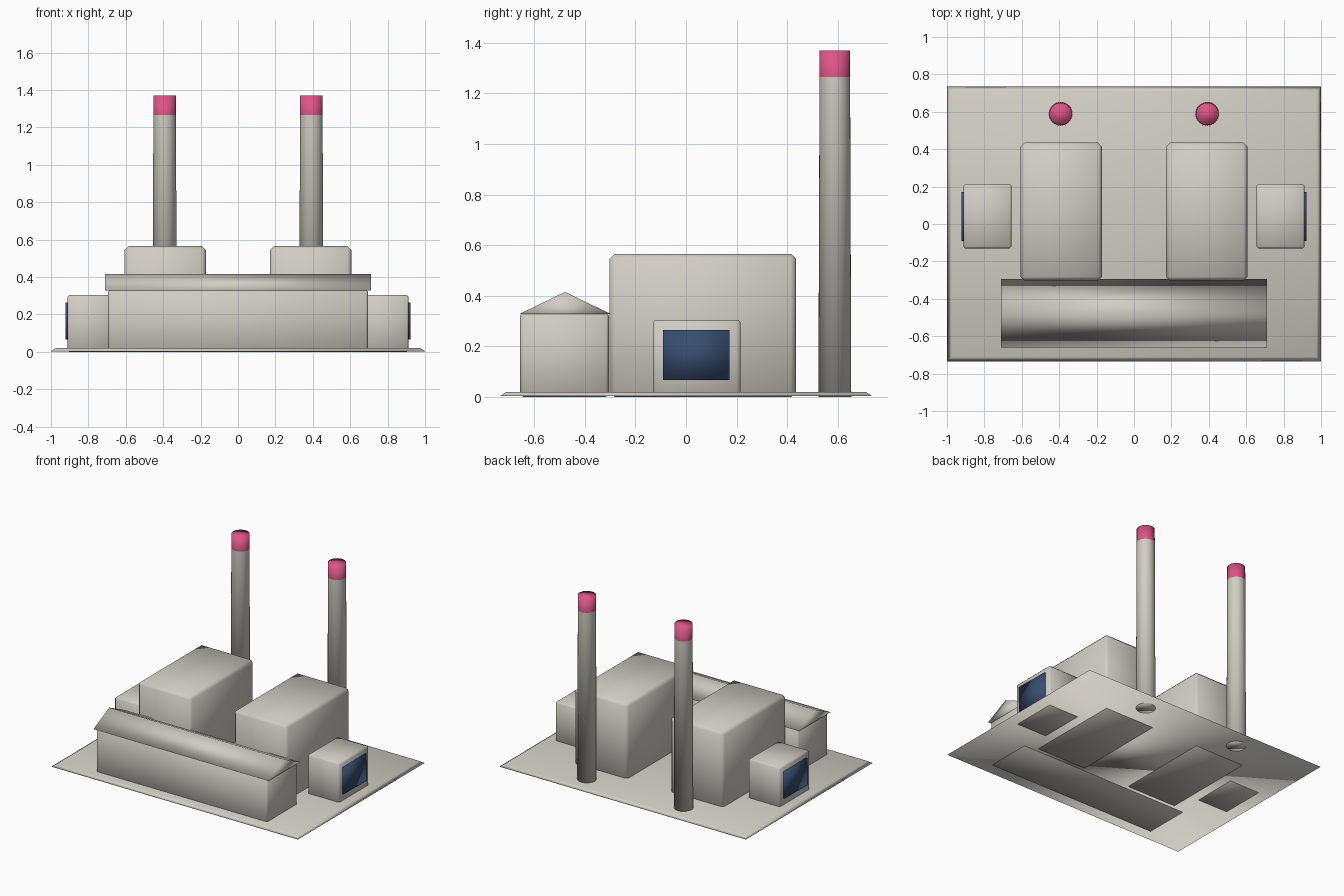
import bpy, bmesh
from mathutils import Vector

if "Cube" in bpy.data.objects:
    bpy.data.objects.remove(bpy.data.objects["Cube"], do_unlink=True)


def make_material(name, color):
    mat = bpy.data.materials.new(name)
    mat.use_nodes = True
    mat.diffuse_color = (*color, 1)
    mat.node_tree.nodes["Principled BSDF"].inputs["Base Color"].default_value = (*color, 1)
    return mat


concrete = make_material("warm_grey_concrete", (0.64, 0.61, 0.56))
pink = make_material("pink_paint", (0.72, 0.09, 0.24))
navy = make_material("navy_panel", (0.04, 0.075, 0.16))


def finish(name, bm, *mats):
    """Turn a bmesh into a smooth shaded object."""
    bmesh.ops.recalc_face_normals(bm, faces=bm.faces)
    for face in bm.faces:
        face.smooth = True
    mesh = bpy.data.meshes.new(name)
    bm.to_mesh(mesh)
    bm.free()
    for mat in mats:
        mesh.materials.append(mat)
    obj = bpy.data.objects.new(name, mesh)
    bpy.context.collection.objects.link(obj)
    return obj


def box(name, low, high, mat, bevel=0.0):
    """Box between two corners with chamfered edges."""
    low, high = Vector(low), Vector(high)
    bm = bmesh.new()
    bmesh.ops.create_cube(bm, size=1)
    bmesh.ops.scale(bm, vec=high - low, verts=bm.verts)
    bmesh.ops.translate(bm, vec=(low + high) / 2, verts=bm.verts)
    if bevel:
        bmesh.ops.bevel(bm, geom=bm.edges[:], offset=bevel, segments=1,
                        profile=0.5, affect='EDGES')
    return finish(name, bm, mat)


def chimney(name, x, y, height, band_z):
    """Tapered stack with a painted band at the top."""
    bm = bmesh.new()
    bmesh.ops.create_cone(bm, cap_ends=True, segments=32,
                          radius1=0.065, radius2=0.06, depth=height)
    bmesh.ops.translate(bm, vec=(x, y, height / 2), verts=bm.verts)
    bmesh.ops.bisect_plane(bm, geom=bm.verts[:] + bm.edges[:] + bm.faces[:],
                           plane_co=(0, 0, band_z), plane_no=(0, 0, 1))
    for face in bm.faces:
        face.material_index = int(face.calc_center_median().z > band_z)
    return finish(name, bm, concrete, pink)


# Ground slab with sloped rim
slab = box("ground_slab", (-1, -0.735, 0.003), (1, 0.735, 0.02), concrete)
for v in slab.data.vertices:
    if v.co.z > 0.01:
        v.co.x *= 0.975
        v.co.y *= 0.967

# Long front hall
box("front_hall", (-0.695, -0.655, 0), (0.695, -0.305, 0.333), concrete, 0.012)

# Gabled roof: triangular profile extruded along x
bm = bmesh.new()
profile = [(-0.66, 0.327), (-0.295, 0.327), (-0.478, 0.415)]
gable = bm.faces.new([bm.verts.new((-0.71, y, z)) for y, z in profile])
extruded = bmesh.ops.extrude_face_region(bm, geom=[gable])["geom"]
bmesh.ops.translate(bm, vec=(1.42, 0, 0),
                    verts=[g for g in extruded if isinstance(g, bmesh.types.BMVert)])
finish("front_hall_roof", bm, concrete)

# Mirrored blocks, annexes, panels and chimneys
for side, s in (("left", 1), ("right", -1)):
    def mirrored_box(name, x0, x1, y0, y1, z0, z1, mat, bevel):
        xs = sorted((s * x0, s * x1))
        box(f"{side}_{name}", (xs[0], y0, z0), (xs[1], y1, z1), mat, bevel)

    mirrored_box("main_block", 0.172, 0.606, -0.302, 0.435, 0, 0.565, concrete, 0.02)
    mirrored_box("annex", 0.655, 0.912, -0.13, 0.215, 0, 0.305, concrete, 0.01)
    mirrored_box("annex_panel", 0.905, 0.921, -0.09, 0.171, 0.067, 0.264, navy, 0)
    chimney(f"{side}_chimney", s * 0.392, 0.588, 1.37, 1.265)
